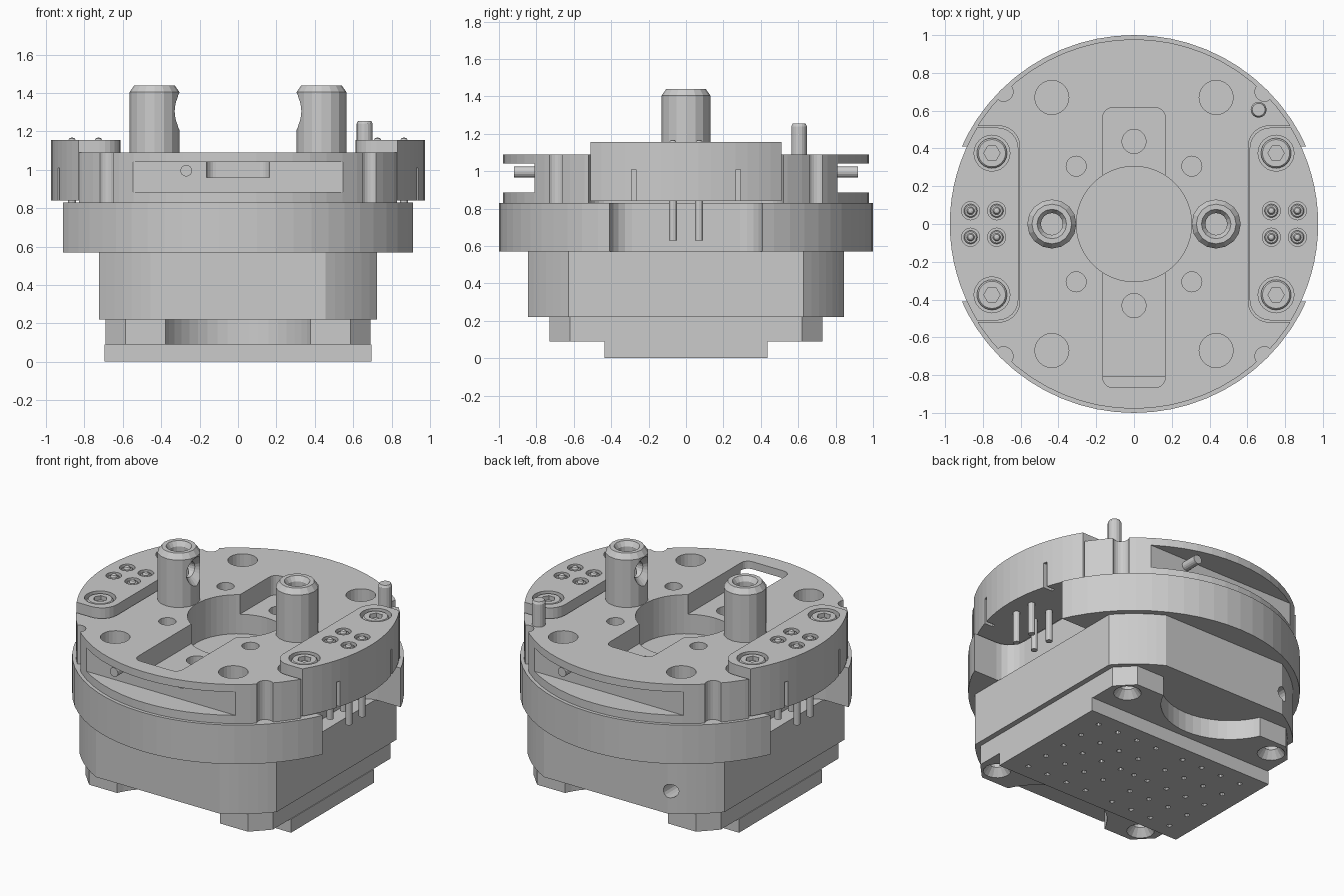
import bpy, bmesh
from math import sin, cos, pi, asin, acos
from mathutils import Matrix, Vector

if "Cube" in bpy.data.objects:
    bpy.data.objects.remove(bpy.data.objects["Cube"])

SIGNS = [(1, 1), (-1, 1), (-1, -1), (1, -1)]


def finish(name, bm):
    bmesh.ops.recalc_face_normals(bm, faces=bm.faces)
    me = bpy.data.meshes.new(name)
    bm.to_mesh(me)
    bm.free()
    ob = bpy.data.objects.new(name, me)
    bpy.context.collection.objects.link(ob)
    return ob


def prism(name, pts, z0, z1):
    """Extrude a closed xy outline from z0 to z1."""
    bm = bmesh.new()
    lo = [bm.verts.new((x, y, z0)) for x, y in pts]
    hi = [bm.verts.new((x, y, z1)) for x, y in pts]
    bm.faces.new(lo[::-1])
    bm.faces.new(hi)
    n = len(pts)
    for i in range(n):
        j = (i + 1) % n
        bm.faces.new((lo[i], lo[j], hi[j], hi[i]))
    return finish(name, bm)


def lathe(name, profile, spots, n=16, turn=Matrix()):
    """Capped (radius, height) profile revolved about z, turned, and put at each spot."""
    bm = bmesh.new()
    for s in spots:
        m = Matrix.Translation(Vector(s)) @ turn
        rings = [[bm.verts.new(m @ Vector((r * cos(2 * pi * i / n), r * sin(2 * pi * i / n), z)))
                  for i in range(n)] for r, z in profile]
        for a, b in zip(rings, rings[1:]):
            for i in range(n):
                j = (i + 1) % n
                bm.faces.new((a[i], a[j], b[j], b[i]))
        bm.faces.new(rings[0][::-1])
        bm.faces.new(rings[-1])
    return finish(name, bm)


def holes(points, r, z0, z1, n=20):
    return lathe("cutter", [(r, z0), (r, z1)], [(x, y, 0) for x, y in points], n)


def cut(ob, *cutters):
    for c in cutters:
        c.hide_render = True
        mod = ob.modifiers.new("cut", 'BOOLEAN')
        mod.operation, mod.solver, mod.object = 'DIFFERENCE', 'EXACT', c
        bpy.context.view_layer.objects.active = ob
        bpy.ops.object.modifier_apply(modifier=mod.name)
        bpy.data.objects.remove(c)


def arc(cx, cy, r, a0, a1, n):
    return [(cx + r * cos(a0 + (a1 - a0) * i / n), cy + r * sin(a0 + (a1 - a0) * i / n))
            for i in range(n + 1)]


def circle(r, n=64):
    return arc(0, 0, r, 0, 2 * pi * (n - 1) / n, n - 1)


def rect(x0, x1, y0, y1, r=0.0, n=5):
    if r == 0:
        return [(x0, y0), (x1, y0), (x1, y1), (x0, y1)]
    return (arc(x1 - r, y1 - r, r, 0, pi / 2, n) + arc(x0 + r, y1 - r, r, pi / 2, pi, n)
            + arc(x0 + r, y0 + r, r, pi, 1.5 * pi, n) + arc(x1 - r, y0 + r, r, 1.5 * pi, 2 * pi, n))


def quad(x, y):
    return [(x * a, y * b) for a, b in SIGNS]


def flip(pts, s):
    return [(x * s, y) for x, y in pts]


def side_outline(x_in, y_out, r_out):
    """Side block outline: outer arc, rounded inner corners."""
    a = asin(y_out / r_out)
    c = 0.11
    return (arc(0, 0, r_out, -a, a, 16) + arc(x_in + c, y_out - c, c, pi / 2, pi, 6)
            + arc(x_in + c, -y_out + c, c, pi, 1.5 * pi, 6))


# Contact plate at the very bottom, with its dot pattern
plate = prism("contact_plate", rect(-0.695, 0.695, -0.435, 0.435), 0, 0.09)
dots = [(s * (0.105 + 0.15 * i), 0.165 * j) for s in (1, -1) for i in range(4) for j in range(-2, 3)]
cut(plate, holes(dots + [(0, 0)], 0.016, -0.02, 0.03, 10))

# Foot plate: chamfered corners, round bays front and back, countersunk holes
foot = prism("foot_plate", [(0.69, 0.62), (0.585, 0.73), (-0.585, 0.73), (-0.69, 0.62),
                            (-0.69, -0.62), (-0.585, -0.73), (0.585, -0.73), (0.69, -0.62)], 0.09, 0.22)
cut(foot, holes([(0, 0.9), (0, -0.9)], 0.416, 0.05, 0.3, 48),
    lathe("cutter", [(0.092, 0.08), (0.045, 0.14), (0.045, 0.3)],
          [(x, y, 0) for x, y in quad(0.565, 0.612)]))

# Main body: round block with four flats, one tapped hole at the back
a0, a1 = acos(0.725 / 0.96), asin(0.845 / 0.96)
q = arc(0, 0, 0.96, a0, a1, 6)
body = prism("body", q + [(-x, y) for x, y in q[::-1]] + [(-x, -y) for x, y in q]
             + [(x, -y) for x, y in q[::-1]], 0.22, 0.57)
cut(body, lathe("cutter", [(0.045, -0.2), (0.045, 0.2)], [(-0.47, 0.87, 0.37)], 16,
                Matrix.Rotation(pi / 2, 4, 'X')))

# Middle disc with a wiring pocket on each side
disc = prism("middle_disc", circle(1.0), 0.57, 0.83)
cut(disc, *[prism("cutter", flip(rect(0.62, 1.3, -0.41, 0.41, 0.12), s), 0.5, 0.9) for s in (1, -1)])

# Top disc: side seats, front/back slots, channel, bore, holes, edge notches
top = prism("top_disc", circle(0.978), 0.83, 1.09)
cut(top,
    *[prism("cutter", flip(side_outline(0.605, 0.52, 1.15), s), 0.8, 1.2) for s in (1, -1)],
    prism("cutter", rect(-0.7, 0.7, -1.2, -0.81), 0.885, 1.04),
    prism("cutter", rect(-0.7, 0.7, 0.81, 1.2), 0.885, 1.04),
    prism("cutter", rect(-0.165, 0.165, -0.865, 0.615, 0.05), 0.96, 1.2),
    holes([(0, 0)], 0.305, 0.8, 1.2, 48),
    holes(quad(0.435, 0.67), 0.09, 0.8, 1.2, 24),
    holes(quad(0.306, 0.306), 0.053, 0.8, 1.2),
    holes([(0, 0.437), (0, -0.432)], 0.064, 0.8, 1.2),
    holes(quad(0.69, 0.70), 0.05, 0.8, 1.2))

# Lock pins in the front and back slots
lathe("slot_pins", [(0.03, -0.06), (0.03, 0.06)], [(-0.27, -0.86, 0.995), (0.27, 0.86, 0.995)],
      16, Matrix.Rotation(pi / 2, 4, 'X'))

# Side connector blocks with screws and spring contacts
screws = quad(0.752, 0.375)
contacts = [(x, y) for x in (0.727, 0.865) for y in (-0.07, 0.07)]
for s, side in ((1, "right"), (-1, "left")):
    blk = prism(side + "_connector_block", flip(side_outline(0.612, 0.51, 0.975), s), 0.84, 1.155)
    cut(blk,
        holes([p for p in screws if p[0] * s > 0], 0.095, 1.115, 1.2, 24),
        holes(flip(contacts, s), 0.048, 1.125, 1.2),
        *[prism("cutter", flip(rect(0.87, 1.1, y - 0.012, y + 0.012), s), 0.8, 1.01)
          for y in (-0.28, 0.28)])
    spots = [(x, y, 0) for x, y in flip(contacts, s)]
    lathe(side + "_contact_pins", [(0.021, 0.63), (0.021, 1.15), (0.015, 1.163), (0.006, 1.167)], spots, 12)
    lathe(side + "_contact_collars", [(0.036, 1.12), (0.036, 1.142), (0.03, 1.147)], spots, 16)

heads = lathe("screw_heads", [(0.08, 1.10), (0.08, 1.14), (0.072, 1.148)],
              [(x, y, 0) for x, y in screws], 24)
cut(heads, holes(screws, 0.043, 1.12, 1.2, 6))

# Locating posts: hollow top, conical dimple facing the middle
for s, side in ((1, "right"), (-1, "left")):
    post = lathe(side + "_post", [(0.13, 1.09), (0.13, 1.405), (0.105, 1.44), (0.078, 1.44),
                                  (0.058, 1.41), (0.058, 1.22)], [(s * 0.435, 0, 0)], 16)
    cut(post, lathe("cutter", [(0.118, -0.02), (0.05, 0.05), (0.05, 0.10)], [(s * 0.303, 0, 1.305)], 20,
                    Matrix.Rotation(s * pi / 2, 4, 'Y')))

# Small alignment pin
lathe("alignment_pin", [(0.042, 1.0), (0.042, 1.24), (0.034, 1.255)], [(0.66, 0.605, 0)], 16)
